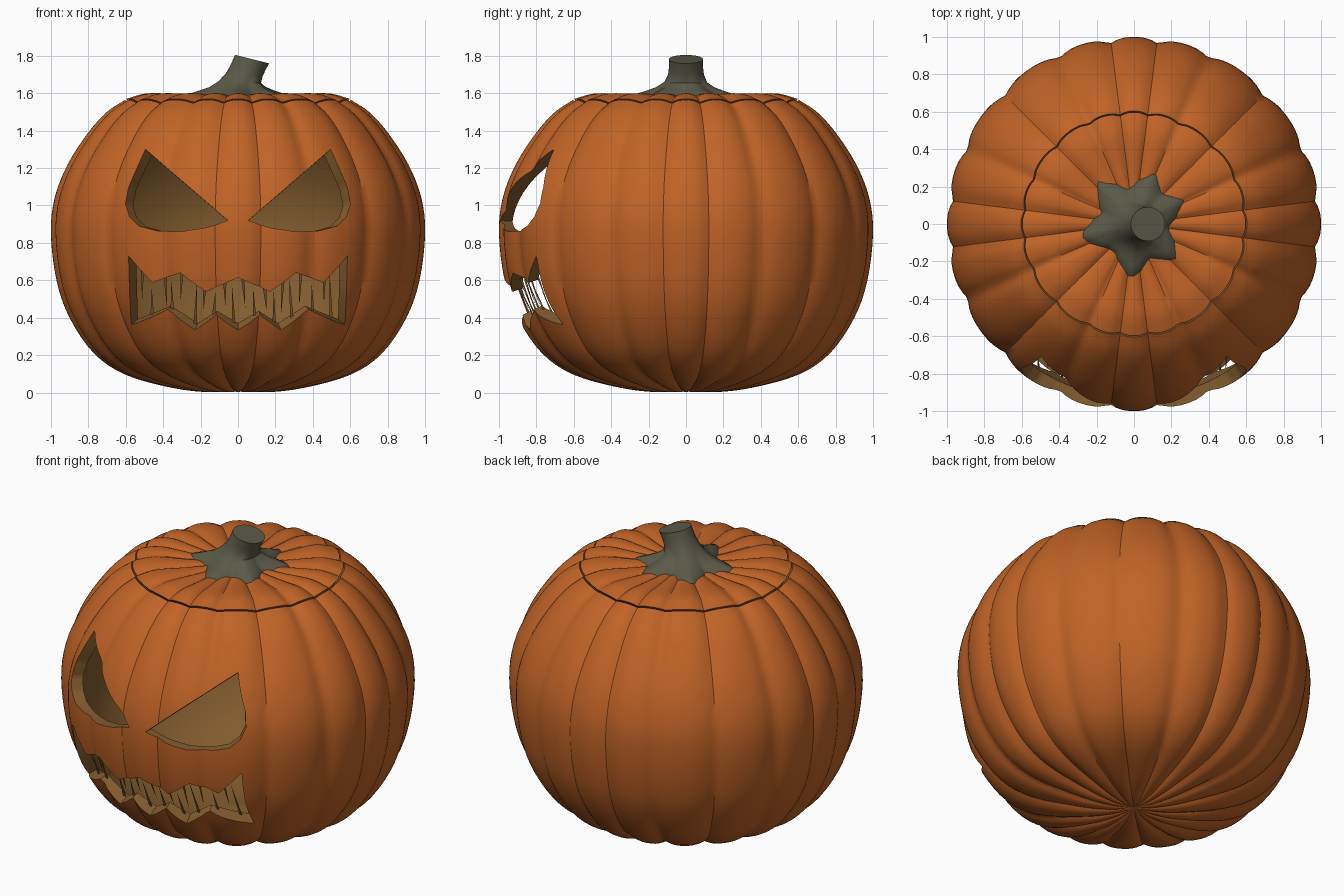
import bpy, bmesh, math, random
from mathutils import Vector

if "Cube" in bpy.data.objects:
    bpy.data.objects.remove(bpy.data.objects["Cube"])

random.seed(4)
C = Vector((0, 0, 0.85))          # heart of the pumpkin, carving cuts radiate from here
SEG, RIBS, WALL = 200, 20, 0.93


def material(name, rgb):
    m = bpy.data.materials.new(name)
    m.diffuse_color = (*rgb, 1)
    m.use_nodes = True
    m.node_tree.nodes["Principled BSDF"].inputs["Base Color"].default_value = m.diffuse_color
    return m


ORANGE = material("orange skin", (0.53, 0.125, 0.02))
FLESH = material("brown flesh", (0.23, 0.11, 0.028))
STEM = material("grey green stem", (0.105, 0.1, 0.064))


def finish(bm, name, mats, angle=35):
    bmesh.ops.recalc_face_normals(bm, faces=bm.faces)
    me = bpy.data.meshes.new(name)
    bm.to_mesh(me)
    bm.free()
    ob = bpy.data.objects.new(name, me)
    bpy.context.collection.objects.link(ob)
    for m in mats:
        me.materials.append(m)
    smooth(ob, angle)
    return ob


def smooth(ob, angle=35):
    bpy.ops.object.select_all(action='DESELECT')
    ob.select_set(True)
    bpy.context.view_layer.objects.active = ob
    bpy.ops.object.shade_smooth_by_angle(angle=math.radians(angle))


def spline(pts, n=4):
    # Catmull-Rom through the profile points
    p = [Vector(q) for q in pts]
    p = [2 * p[0] - p[1]] + p + [2 * p[-1] - p[-2]]
    out = []
    for a, b, c, d in zip(p, p[1:], p[2:], p[3:]):
        for i in range(n):
            t = i / n
            out.append(0.5 * (2 * b + (c - a) * t + (2 * a - 5 * b + 4 * c - d) * t * t
                              + (3 * b - a - 3 * c + d) * t ** 3))
    return out + [p[-2]]


def rib_scale(th, r):
    # ribbed skin: grooves pull in towards the centre
    u = RIBS * (th + 0.05 * math.sin(4 * th)) / math.tau
    d = abs(u - round(u)) * 2
    return 1 - 0.028 * min(1, r / 0.35) * d ** 2.5


def shell(name, outer):
    # thick ribbed shell of revolution; outer runs from pole to rim
    prof = [(p.x, p.y, True) for p in outer]
    prof += [(p.x * WALL, C.z + (p.y - C.z) * WALL, False) for p in reversed(outer)]
    bm = bmesh.new()
    rings = []
    for r, z, skin in prof:
        if r < 1e-4:
            rings.append([bm.verts.new((0, 0, z))] * SEG)
            continue
        ring = []
        for i in range(SEG):
            th = math.tau * i / SEG
            k = rib_scale(th, r) if skin else 1
            p = Vector((r * math.cos(th), r * math.sin(th), z))
            ring.append(bm.verts.new(C + (p - C) * k))
        rings.append(ring)
    for j, (a, b) in enumerate(zip(rings, rings[1:])):
        for i in range(SEG):
            k = (i + 1) % SEG
            vs = list(dict.fromkeys((a[i], a[k], b[k], b[i])))
            f = bm.faces.new(vs)
            f.material_index = 0 if prof[j][2] and prof[j + 1][2] else 1
    return finish(bm, name, [ORANGE, FLESH])


# body and lid
BODY = spline([(0, 0.012), (0.15, 0.002), (0.35, 0.025), (0.6, 0.095), (0.77, 0.21),
               (0.9, 0.4), (0.97, 0.6), (1.0, 0.85), (0.98, 1.04), (0.91, 1.22),
               (0.8, 1.39), (0.7, 1.5), (0.604, 1.564)])
BODY[0].x = 0
body = shell("pumpkin_body", BODY)
LID = spline([(0, 1.585), (0.25, 1.592), (0.4, 1.599), (0.5, 1.597), (0.597, 1.57)])
LID[0].x = 0
shell("pumpkin_lid", LID)


def on_skin(x, z):
    # point of the front skin seen at (x, z)
    for a, b in zip(BODY, BODY[1:]):
        if a.y <= z <= b.y:
            r = a.x + (b.x - a.x) * (z - a.y) / (b.y - a.y)
            return Vector((x, -math.sqrt(r * r - x * x), z))


def carve(name, outline):
    # pyramid cutter from the centre through the outline
    bm = bmesh.new()
    tip = bm.verts.new(C)
    rim = []
    for (x0, z0), (x1, z1) in zip(outline, outline[1:] + outline[:1]):
        for i in range(4):
            t = i / 4
            p = on_skin(x0 + (x1 - x0) * t, z0 + (z1 - z0) * t)
            rim.append(bm.verts.new(C + (p - C) * (-2 / p.y)))
    for a, b in zip(rim, rim[1:] + rim[:1]):
        bm.faces.new((tip, a, b))
    bm.faces.new(rim)
    for f in bm.faces:
        f.material_index = 1
    cutter = finish(bm, name, [ORANGE, FLESH])
    cutter.hide_render = True
    mod = body.modifiers.new("carve", 'BOOLEAN')
    mod.object, mod.operation, mod.solver = cutter, 'DIFFERENCE', 'EXACT'
    bpy.context.view_layer.objects.active = body
    bpy.ops.object.modifier_apply(modifier=mod.name)
    bpy.data.objects.remove(cutter)


# carved face
EYE = [(0.055, 0.92), (0.18, 0.88), (0.31, 0.86), (0.44, 0.865), (0.53, 0.89),
       (0.58, 0.94), (0.603, 1.01), (0.585, 1.1), (0.495, 1.3)]
UPPER = [(0, 0.615), (0.17, 0.535), (0.31, 0.64), (0.46, 0.585), (0.585, 0.73)]
LOWER = [(0, 0.335), (0.12, 0.405), (0.23, 0.335), (0.385, 0.435), (0.575, 0.358)]


def mirrored(half):
    return [(-x, z) for x, z in half[:0:-1]] + half


carve("eye_cutter_right", EYE)
carve("eye_cutter_left", [(-x, z) for x, z in EYE])
carve("mouth_cutter", mirrored(UPPER) + mirrored(LOWER)[::-1])
smooth(body)


def edge_height(half, x):
    for (x0, z0), (x1, z1) in zip(half, half[1:]):
        if x0 <= abs(x) <= x1:
            return z0 + (z1 - z0) * (abs(x) - x0) / (x1 - x0)


# thin strands of flesh hanging across the mouth
bm = bmesh.new()
for i in range(20):
    x = -0.53 + 1.06 * i / 19 + random.uniform(-0.012, 0.012)
    ends = [edge_height(UPPER, x), edge_height(LOWER, x)]
    if i % 2:
        ends.reverse()
    a, b = [C + (on_skin(x, z) - C) * 0.95 for z in ends]
    b = a.lerp(b, random.uniform(0.65, 1)) + Vector((random.uniform(-0.015, 0.015), 0, 0))
    tip = bm.verts.new(b)
    base = [bm.verts.new(a + Vector(o)) for o in ((-0.009, 0, 0), (0.009, 0, 0), (0, 0.012, 0))]
    bm.faces.new(base)
    for j in range(3):
        bm.faces.new((base[j], base[(j + 1) % 3], tip))
finish(bm, "mouth_strands", [FLESH])

# stem with a star-shaped foot: z, x, radius, star weight, slope of the ring
TIPS = [math.radians(a) for a in (26, 68, 130, 194, 268, 321)]
SECTIONS = [(1.57, 0, 0.31, 1, 0), (1.592, 0, 0.295, 1, 0), (1.612, 0, 0.225, 0.8, 0),
            (1.632, 0.003, 0.165, 0.5, 0), (1.66, 0.012, 0.118, 0.2, -0.05),
            (1.7, 0.035, 0.096, 0, -0.12), (1.74, 0.055, 0.091, 0, -0.2),
            (1.782, 0.075, 0.091, 0, -0.25)]
bm = bmesh.new()
rings = []
N = 72
for z, cx, r, w, slope in SECTIONS:
    ring = []
    for i in range(N):
        th = math.tau * i / N
        near = min(abs((th - t + math.pi) % math.tau - math.pi) for t in TIPS)
        valley = min(1, near / math.radians(30)) ** 0.8
        rr = r * (1 - 0.38 * w * valley)
        x = rr * math.cos(th)
        ring.append(bm.verts.new((cx + x, rr * math.sin(th), z + slope * x)))
    rings.append(ring)
for a, b in zip(rings, rings[1:]):
    for i in range(N):
        k = (i + 1) % N
        bm.faces.new((a[i], a[k], b[k], b[i]))
bm.faces.new(rings[0])
bm.faces.new(rings[-1])
finish(bm, "stem", [STEM], 45)
